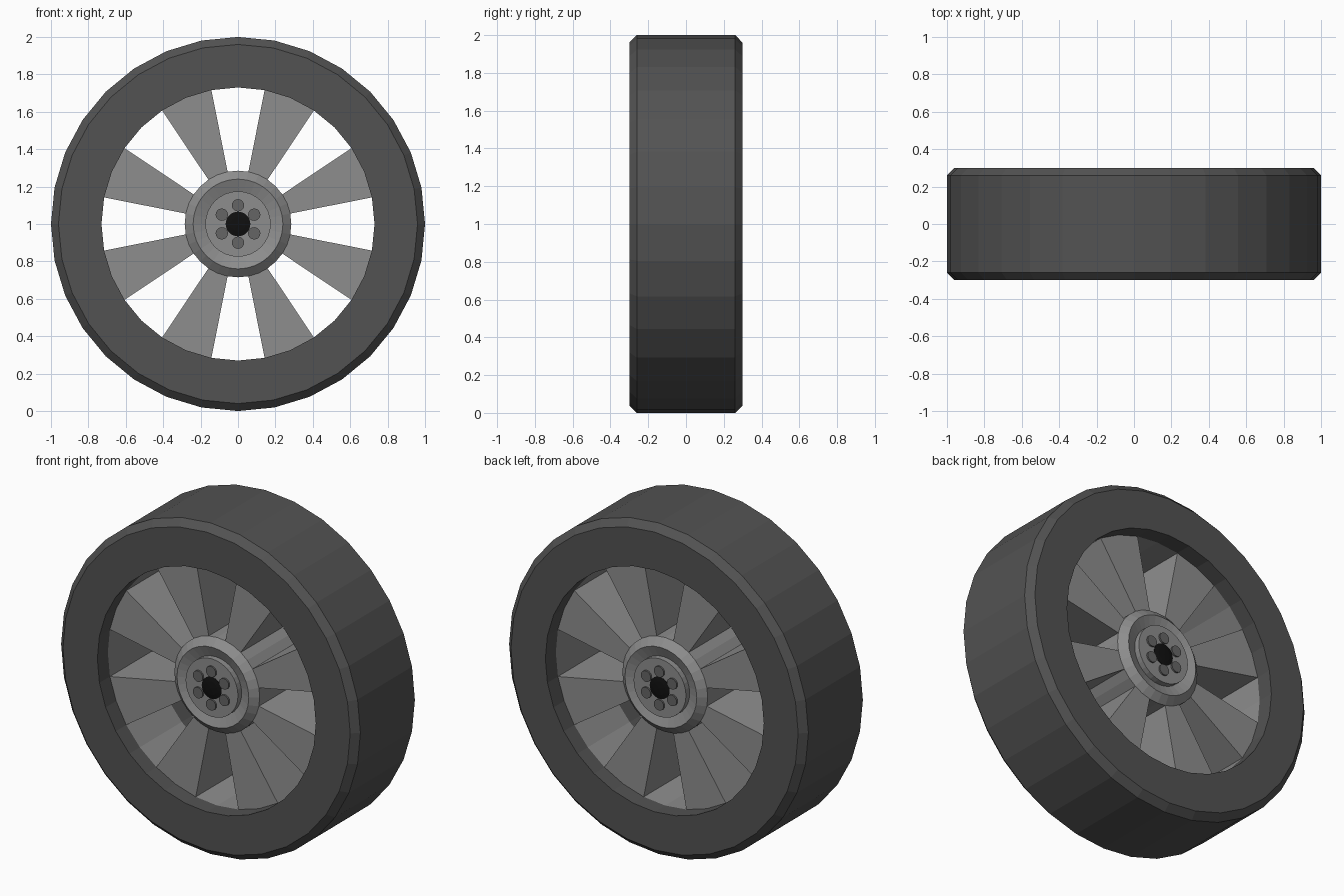
import bpy, bmesh
from math import sin, cos, pi

if "Cube" in bpy.data.objects:
    bpy.data.objects.remove(bpy.data.objects["Cube"])

SIDES = 32
CZ = 1.0  # axle height


def material(name, g):
    m = bpy.data.materials.new(name)
    m.diffuse_color = (g, g, g, 1)
    m.use_nodes = True
    m.node_tree.nodes["Principled BSDF"].inputs["Base Color"].default_value = m.diffuse_color
    return m


RUBBER = material("rubber", 0.085)
METAL = material("metal", 0.27)
BOLT = material("bolt_metal", 0.13)
BLACK = material("black", 0.005)


def finish(name, bm, mats):
    bmesh.ops.remove_doubles(bm, verts=bm.verts, dist=1e-5)
    bmesh.ops.recalc_face_normals(bm, faces=bm.faces)
    me = bpy.data.meshes.new(name)
    bm.to_mesh(me)
    bm.free()
    for m in mats:
        me.materials.append(m)
    ob = bpy.data.objects.new(name, me)
    bpy.context.collection.objects.link(ob)
    return ob


def polar(r, a, y, cx=0, cz=CZ):
    return (cx + r * sin(a), y, cz + r * cos(a))


def lathe(bm, profile, n=SIDES, closed=False, cx=0, cz=CZ, slots=None):
    """Turn a list of (radius, y) points about the y direction."""
    rings = []
    for r, y in profile:
        if r == 0:
            rings.append([bm.verts.new((cx, y, cz))] * n)
        else:
            rings.append([bm.verts.new(polar(r, 2 * pi * i / n, y, cx, cz)) for i in range(n)])
    count = len(rings) if closed else len(rings) - 1
    for k in range(count):
        a, b = rings[k], rings[(k + 1) % len(rings)]
        for i in range(n):
            j = (i + 1) % n
            f = bm.faces.new(list(dict.fromkeys((a[i], a[j], b[j], b[i]))))
            if slots:
                f.material_index = slots[k]


def both_ends(half):
    """Mirror a front half profile to the back."""
    return half + [(r, -y) for r, y in reversed(half)]


# Tyre, with the metal rim as the middle band of its inner wall
bm = bmesh.new()
lathe(bm, both_ends([(0.73, -0.2), (0.73, -0.3), (0.96, -0.3), (1.0, -0.26)]),
      closed=True, slots=[0] * 7 + [1])
finish("tyre_and_rim", bm, [RUBBER, METAL])

# Eight wedge spokes, each two segments wide
bm = bmesh.new()
step = 2 * pi / SIDES
for k in range(8):
    angles = [(4 * k + 1 + i) * step for i in range(3)]
    loop = [(0.283, a) for a in angles] + [(0.73, a) for a in reversed(angles)]
    front = [bm.verts.new(polar(r, a, -0.2)) for r, a in loop]
    back = [bm.verts.new(polar(r, a, 0.2)) for r, a in loop]
    bm.faces.new(front)
    bm.faces.new(back[::-1])
    for i, j in ((2, 3), (5, 0)):
        bm.faces.new((front[i], front[j], back[j], back[i]))
finish("spokes", bm, [METAL])

# Hub with raised lip, dished ring and centre disc
bm = bmesh.new()
lathe(bm, both_ends([(0, -0.25), (0.175, -0.25), (0.175, -0.215),
                     (0.24, -0.24), (0.285, -0.2)]))
finish("hub", bm, [METAL])

# Bolts and black axle caps on both faces
for side, s in (("front", -1), ("back", 1)):
    bm = bmesh.new()
    for k in range(6):
        p = polar(0.1, k * pi / 3, 0)
        lathe(bm, [(0.033, s * 0.24), (0.033, s * 0.26), (0, s * 0.26)],
              n=16, cx=p[0], cz=p[2])
    finish(side + "_bolts", bm, [BOLT])

    bm = bmesh.new()
    lathe(bm, [(0.066, s * 0.24), (0.066, s * 0.252), (0.04, s * 0.257), (0, s * 0.259)])
    finish(side + "_axle_cap", bm, [BLACK])
